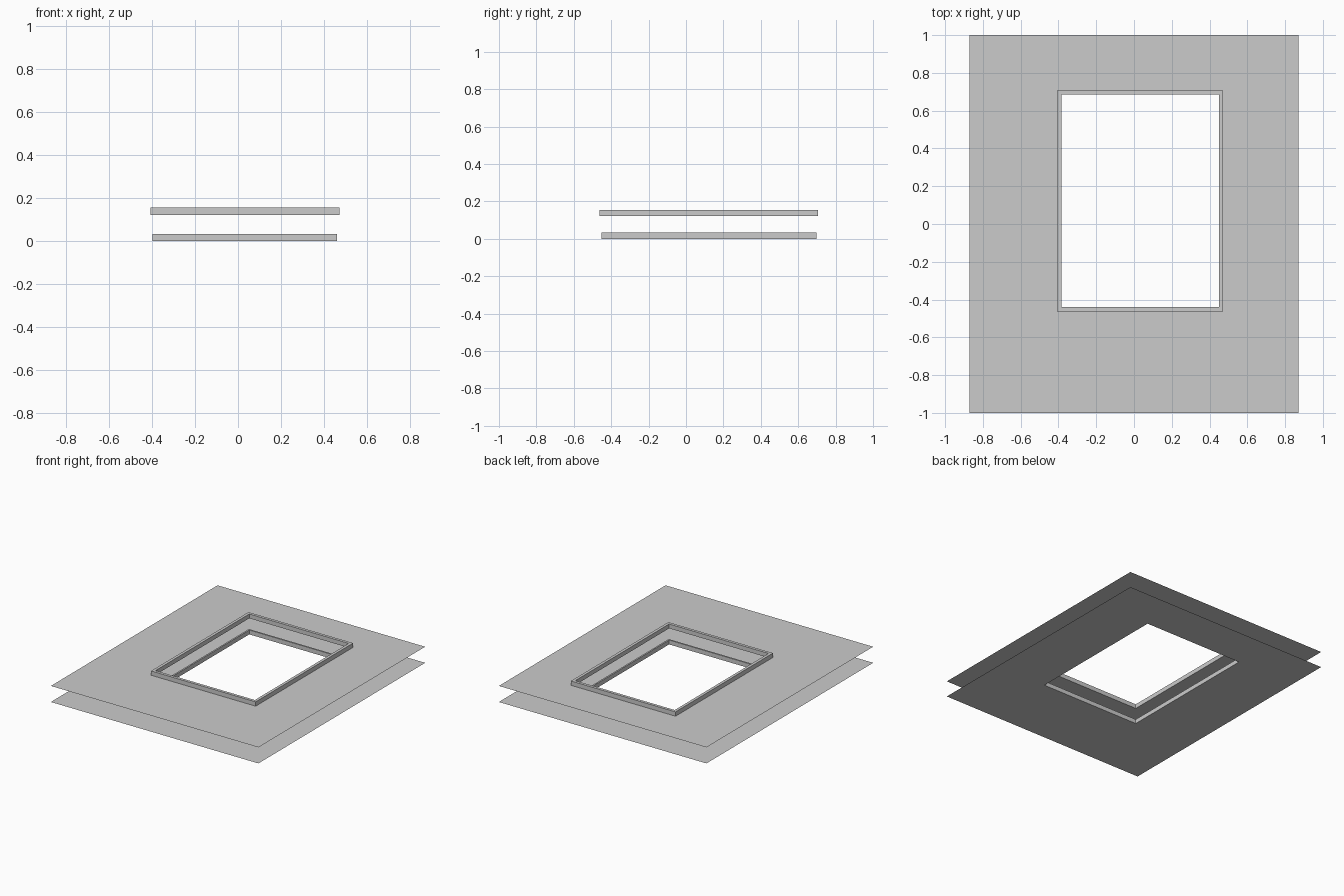
import bpy
import bmesh

cube = bpy.data.objects.get("Cube")
if cube:
    bpy.data.objects.remove(cube, do_unlink=True)

grey = bpy.data.materials.new("light_grey")
grey.use_nodes = True
grey.diffuse_color = (0.6, 0.6, 0.6, 1)
grey.node_tree.nodes["Principled BSDF"].inputs["Base Color"].default_value = (0.6, 0.6, 0.6, 1)

# Rectangles as (x min, x max, y min, y max)
SHEET = (-0.872, 0.872, -1.0, 1.0)
OPENING = (-0.385, 0.45, -0.44, 0.685)
CURB_HEIGHT = 0.033


def grow(rect, d):
    return (rect[0] - d, rect[1] + d, rect[2] - d, rect[3] + d)


def loop(bm, rect, z):
    x0, x1, y0, y1 = rect
    return [bm.verts.new((x, y, z)) for x, y in ((x0, y0), (x1, y0), (x1, y1), (x0, y1))]


def bridge(bm, a, b):
    for i in range(4):
        j = (i + 1) % 4
        bm.faces.new((a[i], a[j], b[j], b[i]))


def make_object(name, bm):
    mesh = bpy.data.meshes.new(name)
    bm.to_mesh(mesh)
    bm.free()
    mesh.materials.append(grey)
    obj = bpy.data.objects.new(name, mesh)
    bpy.context.collection.objects.link(obj)


def make_sheet(name, z):
    # Thin flat sheet with a rectangular opening
    bm = bmesh.new()
    bridge(bm, loop(bm, SHEET, z), loop(bm, OPENING, z))
    make_object(name, bm)


def make_curb(name, z, width):
    # Raised rim around the opening: outer wall, top, inner wall
    bm = bmesh.new()
    outer = grow(OPENING, width)
    top = z + CURB_HEIGHT
    loops = [loop(bm, outer, z), loop(bm, outer, top),
             loop(bm, OPENING, top), loop(bm, OPENING, z)]
    for a, b in zip(loops, loops[1:]):
        bridge(bm, a, b)
    make_object(name, bm)


# Two stacked levels; the upper rim is slightly wider
for level, z, width in (("lower", 0.0, 0.012), ("upper", 0.122, 0.022)):
    make_sheet(level + "_sheet", z)
    make_curb(level + "_opening_rim", z, width)
